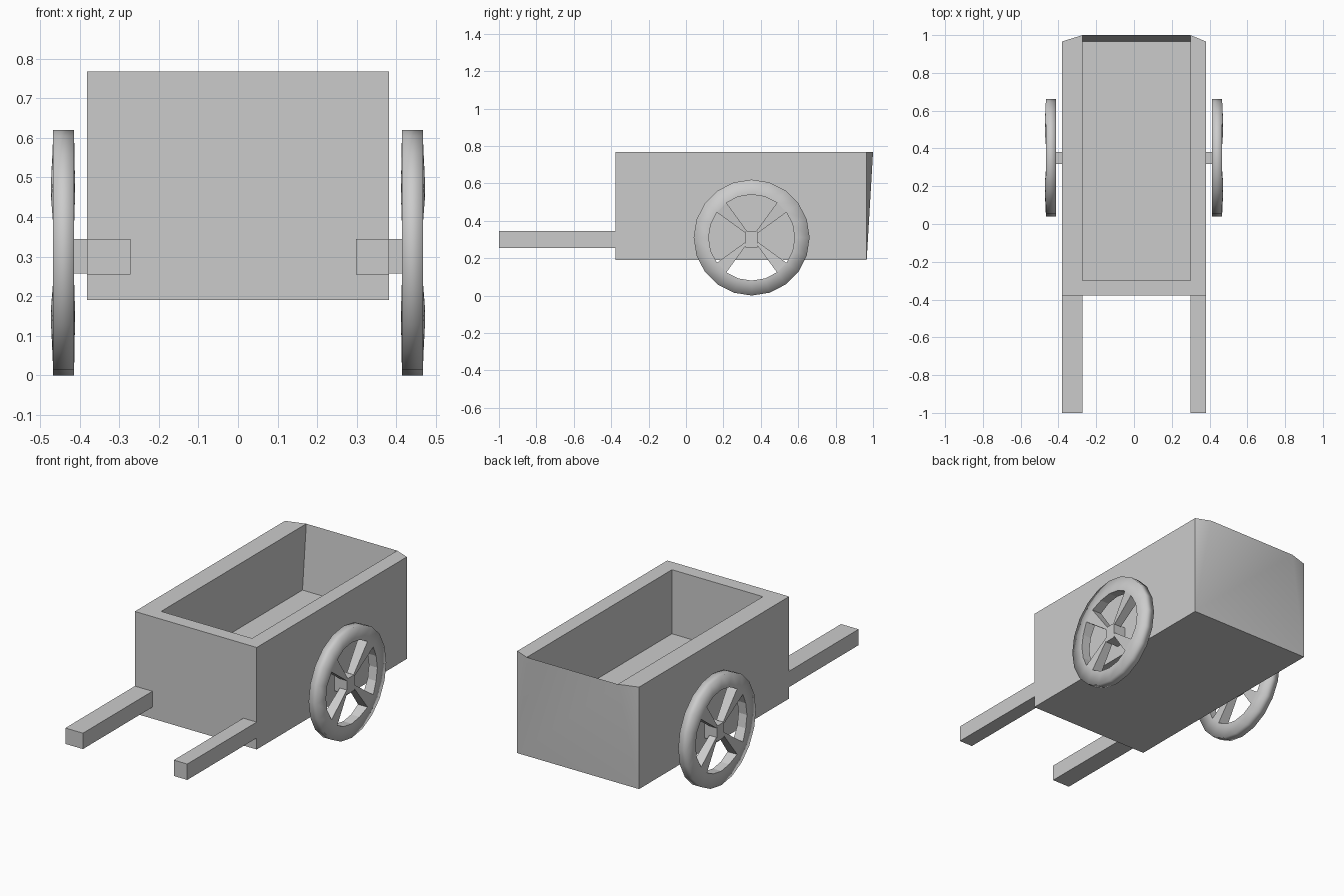
import bpy, bmesh
from math import cos, sin, radians

if "Cube" in bpy.data.objects:
    bpy.data.objects.remove(bpy.data.objects["Cube"])


def make(name, verts, faces, smooth=()):
    """Create a mesh object; faces listed in smooth are smooth shaded."""
    me = bpy.data.meshes.new(name)
    me.from_pydata(verts, [], faces)
    for i in smooth:
        me.polygons[i].use_smooth = True
    bm = bmesh.new()
    bm.from_mesh(me)
    bmesh.ops.recalc_face_normals(bm, faces=bm.faces)
    bm.to_mesh(me)
    bm.free()
    ob = bpy.data.objects.new(name, me)
    bpy.context.collection.objects.link(ob)
    return ob


BOX = [(0, 1, 3, 2), (4, 6, 7, 5), (0, 4, 5, 1), (2, 3, 7, 6), (0, 2, 6, 4), (1, 5, 7, 3)]


def box(name, xs, ys, zs):
    return make(name, [(x, y, z) for x in xs for y in ys for z in zs], BOX)


# Cart bed: hollow tub whose back wall bulges out to a thin rim
W, F, B, Z0, Z1, ZF = 0.382, -0.378, 0.966, 0.19, 0.768, 0.405
L, R, IF = -0.272, 0.298, -0.30
verts = [(-W, F, Z0), (W, F, Z0), (W, B, Z0), (-W, B, Z0),
         (-W, F, Z1), (W, F, Z1), (W, B, Z1), (-W, B, Z1),
         (L, IF, Z1), (R, IF, Z1), (R, 1.0, Z1), (L, 1.0, Z1),
         (L, IF, ZF), (R, IF, ZF), (R, B, ZF), (L, B, ZF)]
faces = [(0, 3, 2, 1), (0, 1, 5, 4), (1, 2, 6, 5), (3, 0, 4, 7),
         (2, 10, 6), (2, 3, 11, 10), (3, 7, 11),
         (4, 5, 9, 8), (5, 6, 10, 9), (7, 4, 8, 11),
         (8, 9, 13, 12), (9, 10, 14, 13), (10, 11, 15, 14), (11, 8, 12, 15),
         (12, 13, 14, 15)]
make("cart_bed", verts, faces, smooth=(4, 5, 6))

# Pull handles
box("handle_left", (-W, L), (-1.0, F), (0.255, 0.345))
box("handle_right", (R, W), (-1.0, F), (0.255, 0.345))

# Wheels
N, CY, CZ = 20, 0.351, 0.31
RO, RI, RH = 0.31, 0.23, 0.045
XI, XO = 0.414, 0.467
SPOKES = (2, 7, 12, 17)          # rim segments carrying a spoke


def wheel(side, s):
    def pt(x, r, i):
        a = radians(i * 360 / N)
        return (s * x, CY + r * cos(a), CZ + r * sin(a))

    # Rim: four rings, slightly swollen where the spokes join
    verts, faces, smooth = [], [], []
    for i in range(N):
        e = 0.005 if i % 5 in (2, 3) else 0
        verts += [pt(XI, RO, i), pt(XO, RO, i), pt(XO + e, RI, i), pt(XI - e * 0.4, RI, i)]
    for i in range(N):
        for k in range(4):
            if k != 2:
                smooth.append(len(faces))
            a, b = 4 * i, 4 * ((i + 1) % N)
            k2 = (k + 1) % 4
            faces.append((a + k, a + k2, b + k2, b + k))
    make("wheel_rim_" + side, verts, faces, smooth)

    # Spokes: tapering from a rim segment towards the hub
    for n, i in enumerate(SPOKES):
        v = [pt(x, r, j) for r, xs in ((RI, (XI - 0.002, XO + 0.005)), (RH, (XI + 0.004, XO - 0.006)))
             for j in (i, i + 1) for x in xs]
        make(f"spoke_{side}_{n + 1}", v, BOX)

    # Axle stub ending in the square hub
    box("axle_" + side, (s * (W - 0.005), s * (XO - 0.005)), (0.318, 0.382), (0.257, 0.345))


wheel("left", -1)
wheel("right", 1)
